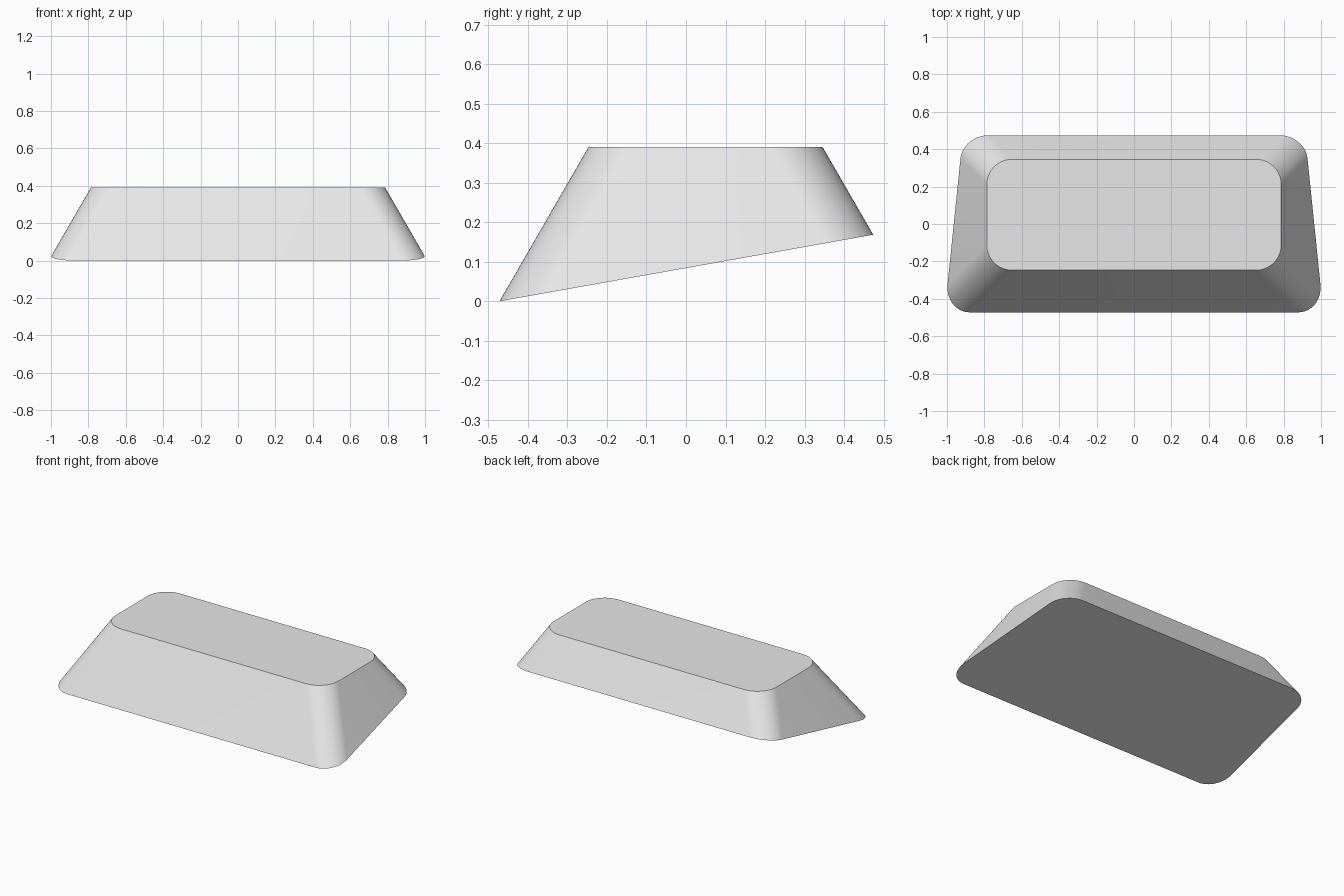
import bpy, bmesh, math
from mathutils import Vector

cube = bpy.data.objects.get("Cube")
if cube:
    bpy.data.objects.remove(cube, do_unlink=True)

HALF_X, Y_FRONT, Y_BACK, TOP = 0.787, -0.247, 0.346, 0.39
RADIUS, STEPS = 0.135, 16
DRAFT = math.tan(math.radians(30))      # outward lean of the walls
BASE_Y, SLOPE = -0.472, 0.178           # tilted underside plane

# Plain grey material
grey = bpy.data.materials.new("light grey")
grey.use_nodes = True
grey.diffuse_color = (0.8, 0.8, 0.8, 1)
grey.node_tree.nodes["Principled BSDF"].inputs["Base Color"].default_value = (0.8, 0.8, 0.8, 1)


def drop_to_base(p, sx, sy):
    """Slide a top point down its corner line to the tilted underside."""
    t = (p.z - SLOPE * (p.y - BASE_Y)) / (1 + SLOPE * sy * DRAFT)
    return p + t * Vector((sx * DRAFT, sy * DRAFT, -1))


# Rounded top outline and matching underside outline
bm = bmesh.new()
upper, lower = [], []
for i, (sx, sy) in enumerate([(1, 1), (-1, 1), (-1, -1), (1, -1)]):
    cx = sx * (HALF_X - RADIUS)
    cy = Y_BACK - RADIUS if sy > 0 else Y_FRONT + RADIUS
    for k in range(STEPS + 1):
        a = math.pi / 2 * (i + k / STEPS)
        p = Vector((cx + RADIUS * math.cos(a), cy + RADIUS * math.sin(a), TOP))
        upper.append(bm.verts.new(p))
        lower.append(bm.verts.new(drop_to_base(p, sx, sy)))

# Flat top, flat underside and sloping walls
bm.faces.new(upper)
bm.faces.new(lower[::-1])
n = len(upper)
for i in range(n):
    j = (i + 1) % n
    bm.faces.new((lower[i], lower[j], upper[j], upper[i]))
bmesh.ops.recalc_face_normals(bm, faces=bm.faces[:])

mesh = bpy.data.meshes.new("tapered_block")
bm.to_mesh(mesh)
bm.free()
mesh.materials.append(grey)
block = bpy.data.objects.new("tapered_block", mesh)
bpy.context.collection.objects.link(block)
bpy.context.view_layer.objects.active = block
block.select_set(True)
bpy.ops.object.shade_smooth_by_angle(angle=math.radians(30))
